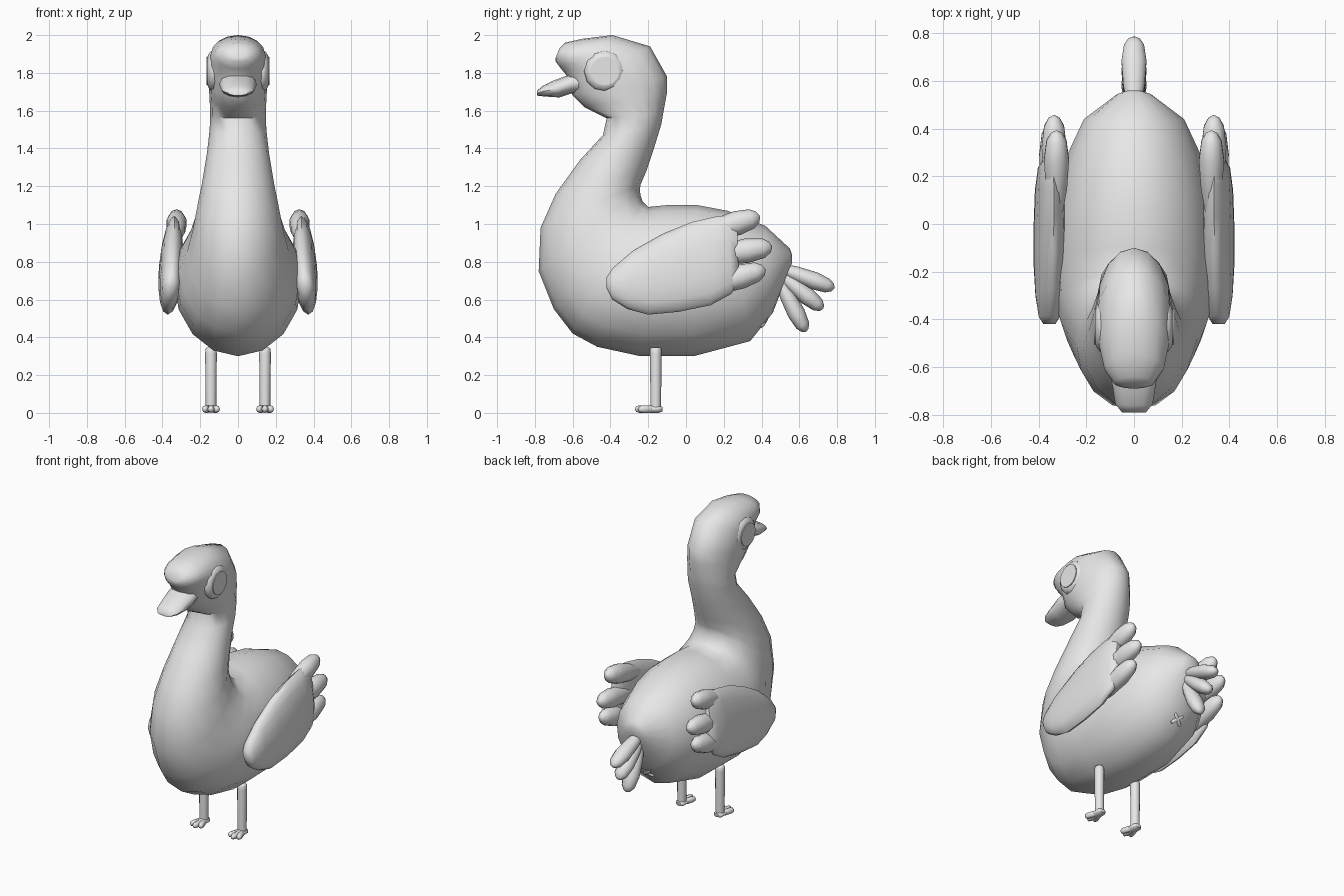
import bpy, bmesh, math
from mathutils import Vector

cube = bpy.data.objects.get("Cube")
if cube:
    bpy.data.objects.remove(cube, do_unlink=True)

grey = bpy.data.materials.new("plain_grey")
grey.use_nodes = True
grey.diffuse_color = (0.8, 0.8, 0.8, 1)
grey.node_tree.nodes["Principled BSDF"].inputs["Base Color"].default_value = (0.8, 0.8, 0.8, 1)


def skin(name, rings, sides):
    """Bridge elliptical rings given as (centre, half axis, half axis)."""
    bm = bmesh.new()
    loops = []
    for c, u, v in rings:
        angles = [2 * math.pi * i / sides for i in range(sides)]
        loops.append([bm.verts.new(c + u * math.cos(a) + v * math.sin(a)) for a in angles])
    for a, b in zip(loops, loops[1:]):
        for i in range(sides):
            j = (i + 1) % sides
            bm.faces.new((a[i], a[j], b[j], b[i]))
    bm.faces.new(loops[0])
    bm.faces.new(loops[-1])
    bmesh.ops.recalc_face_normals(bm, faces=bm.faces)
    mesh = bpy.data.meshes.new(name)
    bm.to_mesh(mesh)
    bm.free()
    mesh.materials.append(grey)
    obj = bpy.data.objects.new(name, mesh)
    bpy.context.collection.objects.link(obj)
    bpy.ops.object.select_all(action="DESELECT")
    obj.select_set(True)
    bpy.context.view_layer.objects.active = obj
    bpy.ops.object.shade_smooth_by_angle(angle=math.radians(60))
    return obj


def loft(name, sections, sides=16, x=0, lean=0):
    """Sections hold the upper and lower outline points (y, z) and a half width."""
    rings = []
    for (y1, z1), (y2, z2), w in sections:
        top, low = Vector((x, y1, z1)), Vector((x, y2, z2))
        half = (top - low) / 2
        half.x = -lean * half.z
        rings.append(((top + low) / 2, half, Vector((w, 0, 0))))
    return skin(name, rings, sides)


FEATHER = [(0, .5), (.3, .85), (.65, 1), (.88, .8), (.97, .45), (1, .1)]
TOE = [(0, .6), (.2, 1), (.75, 1), (.93, .75), (1, .3)]


def spindle(name, a, b, r, thick, profile, sides=10):
    """Rounded bar from a to b; thick is its half depth across r."""
    a, b = Vector(a), Vector(b)
    d = (b - a).normalized()
    ref = Vector((1, 0, 0)) if abs(d.x) < .9 else Vector((0, 0, 1))
    u = d.cross(ref).normalized()
    v = d.cross(u)
    return skin(name, [(a.lerp(b, t), u * r * s, v * thick * s) for t, s in profile], sides)


# Body, neck and head in one skin, from the rump to the brow
loft("body_neck_head", [
    ((.56, .84), (.56, .79), .025),
    ((.55, .87), (.54, .74), .07),
    ((.42, .99), (.46, .53), .21),
    ((.22, 1.07), (.34, .38), .285),
    ((.06, 1.10), (.04, .30), .33),
    ((-.10, 1.10), (-.24, .30), .34),
    ((-.20, 1.09), (-.47, .35), .33),
    ((-.23, 1.12), (-.60, .42), .305),
    ((-.24, 1.15), (-.70, .55), .27),
    ((-.245, 1.18), (-.78, .75), .24),
    ((-.24, 1.21), (-.77, .98), .215),
    ((-.21, 1.28), (-.69, 1.16), .19),
    ((-.17, 1.40), (-.56, 1.34), .165),
    ((-.13, 1.53), (-.44, 1.47), .15),
    ((-.12, 1.59), (-.42, 1.56), .148),
    ((-.10, 1.70), (-.54, 1.62), .15),
    ((-.10, 1.78), (-.60, 1.68), .155),
    ((-.19, 1.94), (-.62, 1.74), .158),
    ((-.39, 2.0), (-.635, 1.79), .145),
    ((-.55, 1.98), (-.66, 1.82), .125),
    ((-.64, 1.96), (-.69, 1.86), .085),
    ((-.67, 1.93), (-.69, 1.88), .04),
])

# Flat bill
loft("beak", [
    ((-.54, 1.82), (-.52, 1.69), .09),
    ((-.62, 1.79), (-.61, 1.69), .10),
    ((-.70, 1.76), (-.67, 1.67), .09),
    ((-.76, 1.73), (-.75, 1.675), .078),
    ((-.79, 1.705), (-.79, 1.68), .05),
], sides=12)

# Tail fan
for i, tip in enumerate([(.785, .66), (.725, .55), (.635, .43)]):
    spindle(f"tail_feather_{i + 1}", (0, .49, .77 - .03 * i), (0, *tip), .047, .055, FEATHER)

# Small crossed mark under the tail
for i, s in enumerate((-1, 1)):
    spindle(f"vent_fold_{i + 1}", (-.035 * s, .395, .455), (.035 * s, .43, .51), .013, .013, TOE, 8)

for name, s in (("left", 1), ("right", -1)):
    # Wing blade and its three feather tips
    loft(f"{name}_wing", [
        ((-.42, .72), (-.42, .66), .025),
        ((-.385, .77), (-.39, .60), .045),
        ((-.28, .86), (-.31, .55), .058),
        ((-.12, .95), (-.20, .52), .064),
        ((.03, 1.01), (-.04, .535), .064),
        ((.16, 1.04), (.13, .57), .058),
        ((.23, 1.045), (.24, .63), .045),
        ((.27, 1.0), (.28, .70), .02),
    ], x=.355 * s, lean=.08 * s)
    for i, (y1, z1, y2, z2, x) in enumerate([
            (.05, .94, .39, 1.04, .325),
            (.08, .82, .455, .88, .335),
            (.05, .65, .42, .76, .345)]):
        spindle(f"{name}_wing_feather_{i + 1}", (x * s, y1, z1), (x * s, y2, z2),
                .065, .055, FEATHER)

    # Eye rim and pupil disc
    rim = [(0, .8), (.4, 1), (.7, .96), (.9, .8), (1, .68)]
    spindle(f"{name}_eye_rim", (.10 * s, -.43, 1.81), (.162 * s, -.43, 1.81), .11, .11, rim, 12)
    spindle(f"{name}_pupil", (.158 * s, -.43, 1.81), (.167 * s, -.43, 1.81),
            .075, .075, [(0, 1), (1, 1)], 20)

    # Leg, foot and toes
    spindle(f"{name}_leg", (.143 * s, -.16, .01), (.143 * s, -.16, .345), .031, .031,
            [(0, .9), (.1, .9), (.9, 1), (.98, .95), (1, .8)], 12)
    spindle(f"{name}_heel", (.143 * s, -.125, .02), (.143 * s, -.22, .02), .02, .034, TOE)
    for i, dx in enumerate((-.036, 0, .036)):
        end = -.27 + abs(dx) * .5
        spindle(f"{name}_toe_{i + 1}", (.143 * s + dx * .3, -.17, .02),
                (.143 * s + dx, end, .02), .02, .018, TOE, 8)
